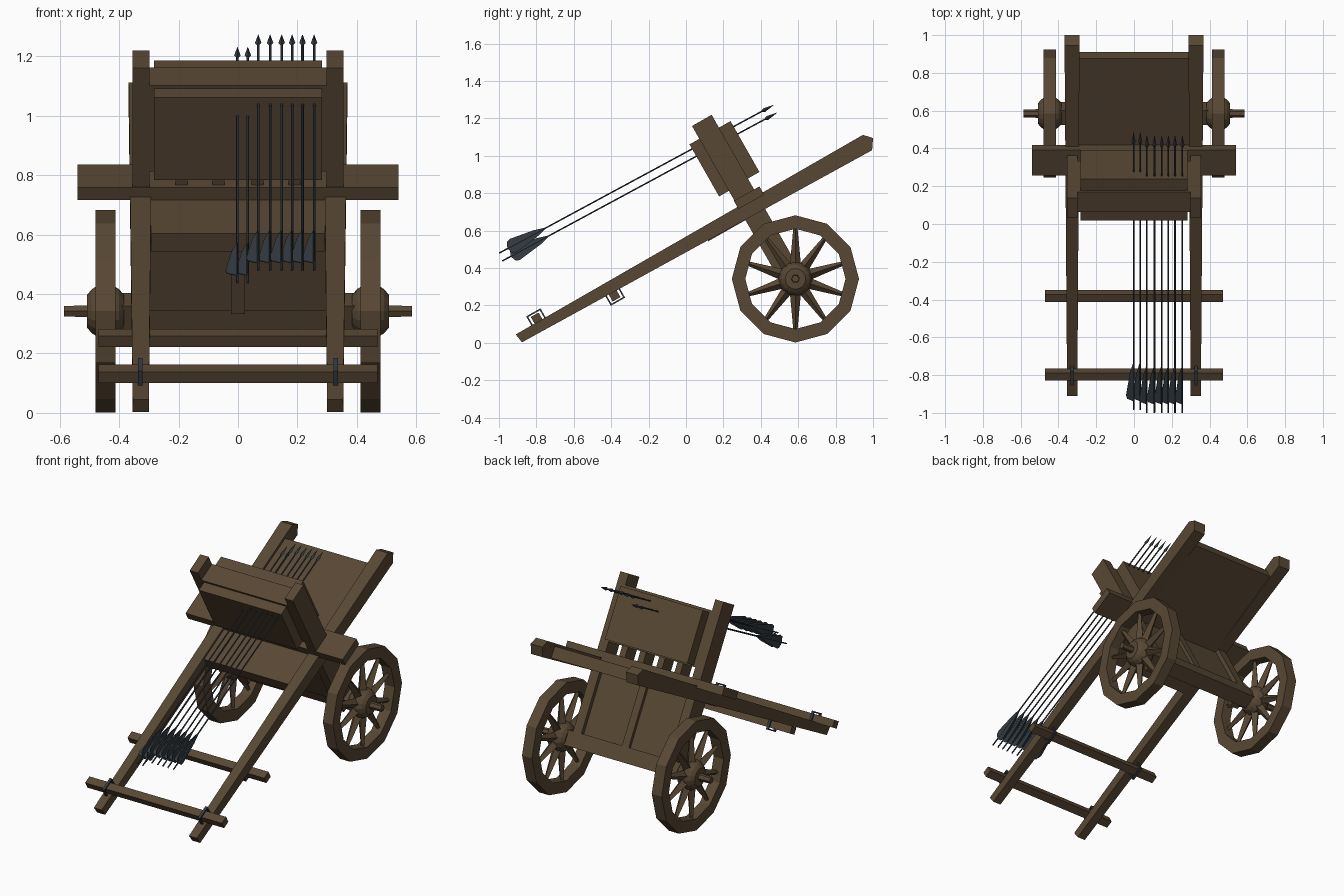
import bpy, bmesh, math
from mathutils import Matrix, Vector

if "Cube" in bpy.data.objects:
    bpy.data.objects.remove(bpy.data.objects["Cube"])

def material(name, rgb):
    m = bpy.data.materials.new(name)
    m.diffuse_color = (*rgb, 1)
    m.use_nodes = True
    m.node_tree.nodes["Principled BSDF"].inputs["Base Color"].default_value = m.diffuse_color
    return m

WOOD = material("brown wood", (0.098, 0.064, 0.034))
IRON = material("dark slate", (0.035, 0.046, 0.056))

def finish(name, bm, mat):
    bmesh.ops.recalc_face_normals(bm, faces=bm.faces)
    me = bpy.data.meshes.new(name)
    bm.to_mesh(me)
    bm.free()
    me.materials.append(mat)
    ob = bpy.data.objects.new(name, me)
    bpy.context.collection.objects.link(ob)
    return ob

def frame(y, z, deg, x=0):
    """Frame whose Y axis runs up the slope and Z stands square to it."""
    return Matrix.Translation((x, y, z)) @ Matrix.Rotation(math.radians(deg), 4, 'X')

def add_box(bm, m, x0, x1, u0, u1, w0, w1):
    mid = Matrix.Translation(((x0 + x1) / 2, (u0 + u1) / 2, (w0 + w1) / 2))
    bmesh.ops.create_cube(bm, size=1, matrix=m @ mid @ Matrix.Diagonal((x1 - x0, u1 - u0, w1 - w0, 1)))

def box(name, m, *dims, mat=WOOD):
    bm = bmesh.new()
    add_box(bm, m, *dims)
    return finish(name, bm, mat)

def add_lathe(bm, m, profile, n, closed=False, turn=0):
    """Turn (along, radius) points about the local X axis."""
    rings = [[bm.verts.new(m @ Vector((a, r * math.cos(turn + k * math.tau / n), r * math.sin(turn + k * math.tau / n))))
              for k in range(n)] for a, r in profile]
    pairs = list(zip(rings, rings[1:]))
    if closed:
        pairs.append((rings[-1], rings[0]))
    else:
        bm.faces.new(rings[0])
        bm.faces.new(rings[-1])
    for p, q in pairs:
        for k in range(n):
            j = (k + 1) % n
            bm.faces.new((p[k], p[j], q[j], q[k]))

def add_loft(bm, side_a, side_b):
    """Solid between two matching outlines."""
    a = [bm.verts.new(p) for p in side_a]
    b = [bm.verts.new(p) for p in side_b]
    bm.faces.new(a)
    bm.faces.new(b)
    for k in range(len(a)):
        j = (k + 1) % len(a)
        bm.faces.new((a[k], a[j], b[j], b[k]))

AY, AZ = 0.585, 0.342          # axle centre
CART = frame(AY, AZ, 29.6)     # tilted cart frame

# tapered side rails
RAIL = [(-0.91, 0.045), (-0.877, 0.003), (0.995, 1.03), (1.0, 1.095), (0.946, 1.112)]
for s, side in ((-1, "left"), (1, "right")):
    bm = bmesh.new()
    t = [(y + 0.91) / 1.9 for y, z in RAIL]
    add_loft(bm, [(s * (0.300 - 0.012 * k), y, z) for k, (y, z) in zip(t, RAIL)],
                 [(s * (0.354 + 0.014 * k), y, z) for k, (y, z) in zip(t, RAIL)])
    finish(side + "_rail", bm, WOOD)

    # posts rising from the axle through the box
    box(side + "_post", CART, *sorted((s * 0.298, s * 0.355)), -0.077, 0.044, -0.03, 0.984)

# bed, body under it, cross beam and axle beam
box("bed", CART, -0.292, 0.292, -0.306, 0.605, 0.405, 0.475)
box("body_panel", CART, -0.30, 0.30, -0.05, 0.018, 0.03, 0.41)
box("body_centre_post", CART, -0.023, 0.023, -0.07, 0.038, 0.03, 0.41)
box("cross_beam", CART, -0.54, 0.54, -0.08, 0.077, 0.475, 0.525)
box("axle_beam", CART, -0.40, 0.40, -0.045, 0.045, -0.045, 0.045)

# arrow box with front and back boards on small feet
box("box_core", CART, -0.30, 0.30, -0.077, 0.044, 0.585, 0.918)
box("box_front_board", CART, -0.283, 0.283, -0.137, -0.077, 0.585, 0.905)
box("box_back_board", CART, -0.283, 0.283, 0.044, 0.115, 0.592, 0.905)
for k, x in enumerate((-0.19, -0.065, 0.065, 0.19)):
    box(f"box_foot_{k + 1}", CART, x - 0.02, x + 0.02, -0.065, 0.035, 0.52, 0.59)

# wheels, hubs and axle ends
for s, side in ((-1, "left"), (1, "right")):
    hub = Matrix.Translation((s * 0.446, AY, AZ))
    bm = bmesh.new()
    add_lathe(bm, hub, [(-0.034, 0.34), (0.034, 0.34), (0.034, 0.268), (-0.034, 0.268)], 12, closed=True)
    finish(side + "_wheel_rim", bm, WOOD)
    bm = bmesh.new()
    for k in range(10):
        spin = Matrix.Rotation(math.radians(90 + 36 * k), 4, 'X') @ Matrix.Rotation(math.radians(90), 4, 'Z')
        add_lathe(bm, hub @ spin, [(0.06, 0.031), (0.275, 0.011)], 4)
    finish(side + "_wheel_spokes", bm, WOOD)
    bm = bmesh.new()
    add_lathe(bm, hub, [(-0.062, 0.055), (-0.045, 0.075), (-0.018, 0.09), (0.018, 0.09),
                        (0.045, 0.075), (0.062, 0.055)], 16)
    finish(side + "_wheel_hub", bm, WOOD)
    bm = bmesh.new()
    add_lathe(bm, Matrix.Identity(4), [(s * 0.38, 0.028), (s * 0.585, 0.02)], 6)
    bmesh.ops.translate(bm, verts=bm.verts, vec=(0, AY, AZ))
    finish(side + "_axle_end", bm, WOOD)

# pull bars tied to the rails
for name, y, z in (("lower", -0.798, 0.131), ("upper", -0.382, 0.252)):
    m = frame(y, z, 29.6)
    box(name + "_pull_bar", m, -0.47, 0.47, -0.024, 0.024, -0.022, 0.022)
    for s, side in ((-1, "left"), (1, "right")):
        bm = bmesh.new()
        x0, x1 = s * 0.329 - 0.008, s * 0.329 + 0.008
        for e in (-1, 1):
            add_box(bm, m, x0, x1, *sorted((e * 0.036, e * 0.044)), -0.036, 0.036)
            add_box(bm, m, x0, x1, -0.044, 0.044, *sorted((e * 0.029, e * 0.037)))
        finish(f"{name}_{side}_tie", bm, IRON)

# arrows: six in the upper row, two in the lower row
VANE = [(0.05, 0.0), (0.065, 0.034), (0.085, 0.040), (0.22, 0.020), (0.29, 0.0)]
ARROWS = [(-0.002, 1), (0.033, 1)] + [(x, 0) for x in (0.068, 0.108, 0.147, 0.182, 0.217, 0.256)]
for i, (x, low) in enumerate(ARROWS):
    y, z = (-0.982, 0.438) if low else (-0.999, 0.48)
    m = frame(y, z, 28.35, x) @ Matrix.Rotation(math.radians(90), 4, 'Z')   # local X along the arrow
    bm = bmesh.new()
    add_lathe(bm, m, [(0, 0.0045), (1.60, 0.0045)], 6)
    add_lathe(bm, m, [(1.595, 0.004), (1.61, 0.011), (1.668, 0.0008)], 4)
    for ang in (0, 90, 270):
        r = m @ Matrix.Rotation(math.radians(ang), 4, 'X')
        add_loft(bm, [r @ Vector((a, h, -0.0015)) for a, h in VANE],
                     [r @ Vector((a, h, 0.0015)) for a, h in VANE])
    finish(f"arrow_{i + 1}", bm, IRON)
